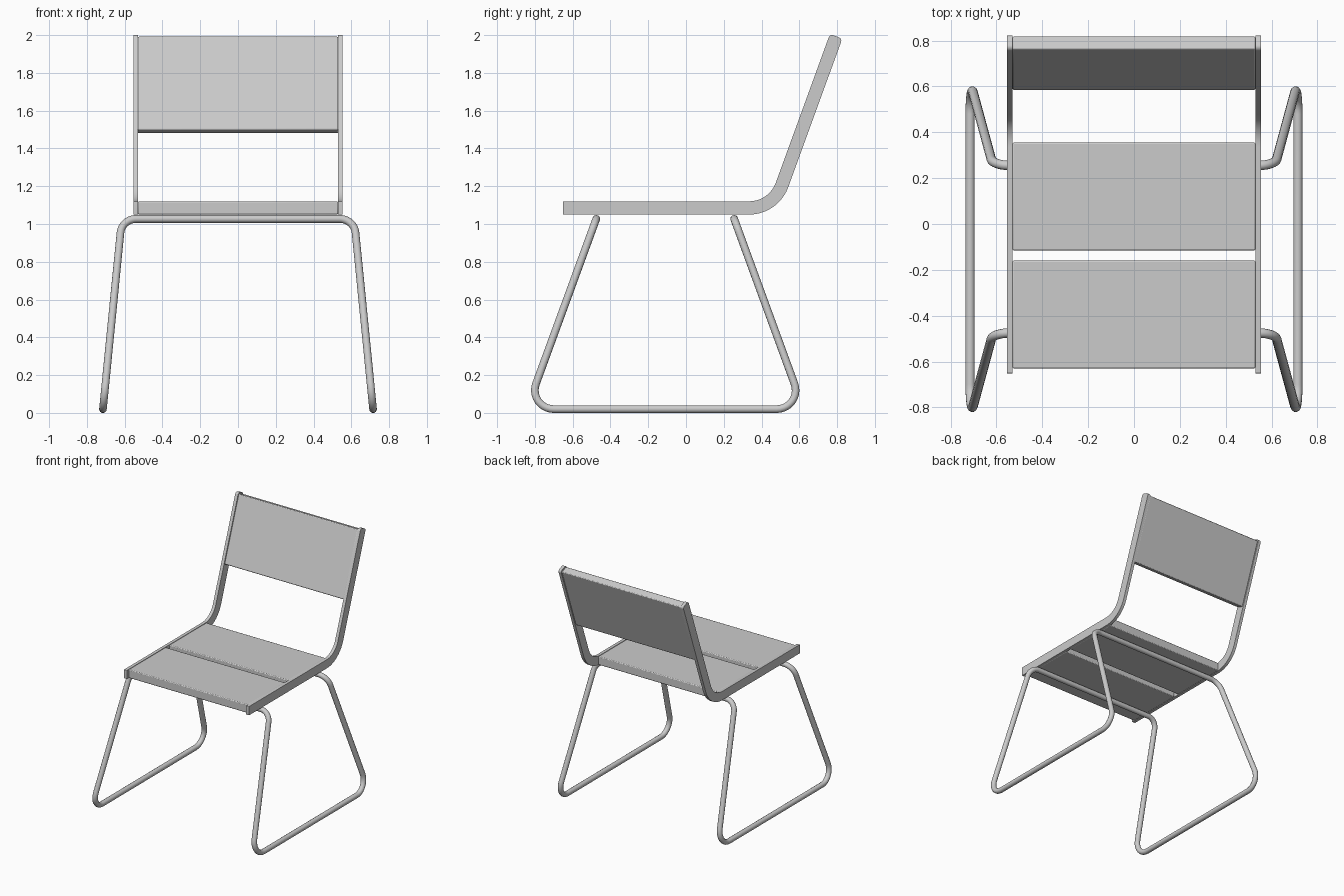
import bpy, bmesh
from math import sin, cos, tan, pi, radians
from mathutils import Vector, Matrix

cube = bpy.data.objects.get("Cube")
if cube:
    bpy.data.objects.remove(cube, do_unlink=True)

grey = bpy.data.materials.new("light_grey")
grey.use_nodes = True
grey.diffuse_color = (0.6, 0.6, 0.6, 1)
bsdf = next(n for n in grey.node_tree.nodes if n.type == 'BSDF_PRINCIPLED')
bsdf.inputs["Base Color"].default_value = grey.diffuse_color


def fillet(corners, radii, steps=10):
    """Round every corner of a closed polygon with an arc."""
    path = []
    pts = [Vector(c) for c in corners]
    for i, (p, r) in enumerate(zip(pts, radii)):
        a = (pts[i - 1] - p).normalized()
        b = (pts[(i + 1) % len(pts)] - p).normalized()
        half = a.angle(b) / 2
        centre = p + (a + b).normalized() * (r / sin(half))
        start = p + a * (r / tan(half)) - centre
        end = p + b * (r / tan(half)) - centre
        turn = pi - 2 * half
        for k in range(steps + 1):
            t = k / steps
            path.append(centre + (start * sin((1 - t) * turn) + end * sin(t * turn)) / sin(turn))
    return path


def finish(obj, bevel=0):
    obj.data.materials.clear()
    obj.data.materials.append(grey)
    bpy.ops.object.select_all(action='DESELECT')
    obj.select_set(True)
    bpy.context.view_layer.objects.active = obj
    if bevel:
        mod = obj.modifiers.new("soft_edges", 'BEVEL')
        mod.width, mod.segments = bevel, 2
        mod.limit_method = 'ANGLE'
        mod.angle_limit = radians(40)
    bpy.ops.object.shade_smooth_by_angle(angle=radians(35))


def mesh_object(name, bm):
    bmesh.ops.recalc_face_normals(bm, faces=bm.faces)
    mesh = bpy.data.meshes.new(name)
    bm.to_mesh(mesh)
    bm.free()
    obj = bpy.data.objects.new(name, mesh)
    bpy.context.collection.objects.link(obj)
    return obj


# Leg frame: one closed bent tube under the seat and along both runners
TOP, FLOOR, TUBE = 1.027, 0.02, 0.0205
half = [(0.615, 0.255, TOP), (0.715, 0.623, FLOOR),
        (0.715, -0.843, FLOOR), (0.615, -0.475, TOP)]
loop = half + [(-x, y, z) for x, y, z in reversed(half)]
path = fillet(loop, [0.085, 0.1, 0.1, 0.085] * 2)
curve = bpy.data.curves.new("leg_frame", 'CURVE')
curve.dimensions = '3D'
curve.bevel_depth, curve.bevel_resolution = TUBE, 4
spline = curve.splines.new('POLY')
spline.points.add(len(path) - 1)
for point, co in zip(spline.points, path):
    point.co = (*co, 1)
spline.use_cyclic_u = True
frame = bpy.data.objects.new("leg_frame", curve)
bpy.context.collection.objects.link(frame)
frame.select_set(True)
bpy.context.view_layer.objects.active = frame
bpy.ops.object.convert(target='MESH')
finish(bpy.context.view_layer.objects.active)

# Side rails: flat bars that run along the seat and bend up into the back
LEAN = radians(20)
SEAT = 1.085
BEND = Vector((0, 0.464, SEAT))
up = Vector((0, sin(LEAN), cos(LEAN)))
rear = Vector((0, cos(LEAN), -sin(LEAN)))
w = 0.035
shift = w * tan(radians(35))
tip = BEND + up * 0.967
outline = [(0, -0.652, SEAT - w), BEND + Vector((0, shift, -w)), tip + rear * w,
           tip - rear * w, BEND + Vector((0, -shift, w)), (0, -0.652, SEAT + w)]
profile = fillet(outline, [0.004, 0.22, 0.02, 0.02, 0.15, 0.004])
for name, side in (("left_rail", 1), ("right_rail", -1)):
    bm = bmesh.new()
    face = bm.faces.new([bm.verts.new((side * 0.529, p.y, p.z)) for p in profile])
    ext = bmesh.ops.extrude_face_region(bm, geom=[face])
    moved = [v for v in ext["geom"] if isinstance(v, bmesh.types.BMVert)]
    bmesh.ops.translate(bm, verts=moved, vec=(side * 0.025, 0, 0))
    finish(mesh_object(name, bm))


# Boards between the rails
def board(name, centre, depth, height, tilt=0):
    bm = bmesh.new()
    bmesh.ops.create_cube(bm, size=1)
    bmesh.ops.scale(bm, vec=(1.06, depth, height), verts=bm.verts)
    bmesh.ops.transform(bm, verts=bm.verts,
                        matrix=Matrix.Translation(centre) @ Matrix.Rotation(-tilt, 4, 'X'))
    finish(mesh_object(name, bm), bevel=0.006)


board("front_seat_board", (0, -0.395, SEAT), 0.47, 0.068)
board("rear_seat_board", (0, 0.12, SEAT), 0.47, 0.068)
board("backrest", BEND + up * 0.693, 0.06, 0.526, LEAN)
